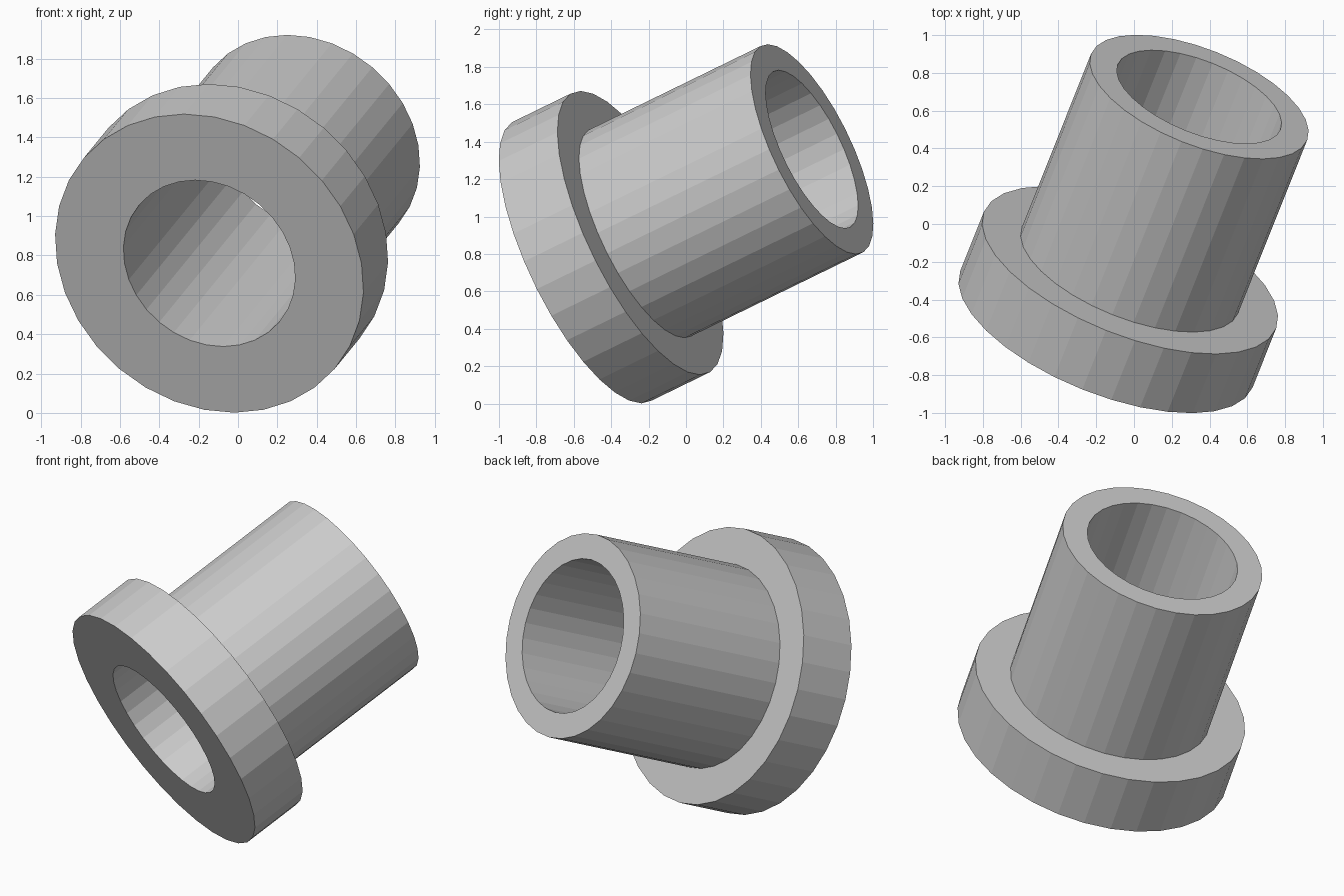
import bpy, bmesh
from math import pi, cos, sin
from mathutils import Vector

if "Cube" in bpy.data.objects:
    bpy.data.objects.remove(bpy.data.objects["Cube"])

SIDES = 32
flange_centre = Vector((-0.146, -0.557, 0.76))   # centre of the flange face
tube_end = Vector((0.345, 0.673, 1.36))          # centre of the far tube rim
axis = tube_end - flange_centre
length = axis.length

# Closed cross-section as (radius, distance along axis)
profile = [
    (0.464, 0.0), (0.833, 0.0),          # flange face
    (0.833, 0.37), (0.616, 0.37),        # flange rim and shoulder
    (0.616, length), (0.464, length),    # tube wall and end rim
]

# Revolve the section into a hollow flanged sleeve
bm = bmesh.new()
rings = [[bm.verts.new((r * cos(2 * pi * i / SIDES), r * sin(2 * pi * i / SIDES), h))
          for i in range(SIDES)] for r, h in profile]
for k, ring in enumerate(rings):
    nxt = rings[(k + 1) % len(rings)]
    for i in range(SIDES):
        j = (i + 1) % SIDES
        bm.faces.new((ring[i], ring[j], nxt[j], nxt[i]))
bmesh.ops.recalc_face_normals(bm, faces=bm.faces)

mesh = bpy.data.meshes.new("flanged_bushing")
bm.to_mesh(mesh)
bm.free()

# Tilt the sleeve along its axis
bushing = bpy.data.objects.new("flanged_bushing", mesh)
bpy.context.collection.objects.link(bushing)
bushing.location = flange_centre
bushing.rotation_euler = axis.to_track_quat('Z', 'Y').to_euler()
